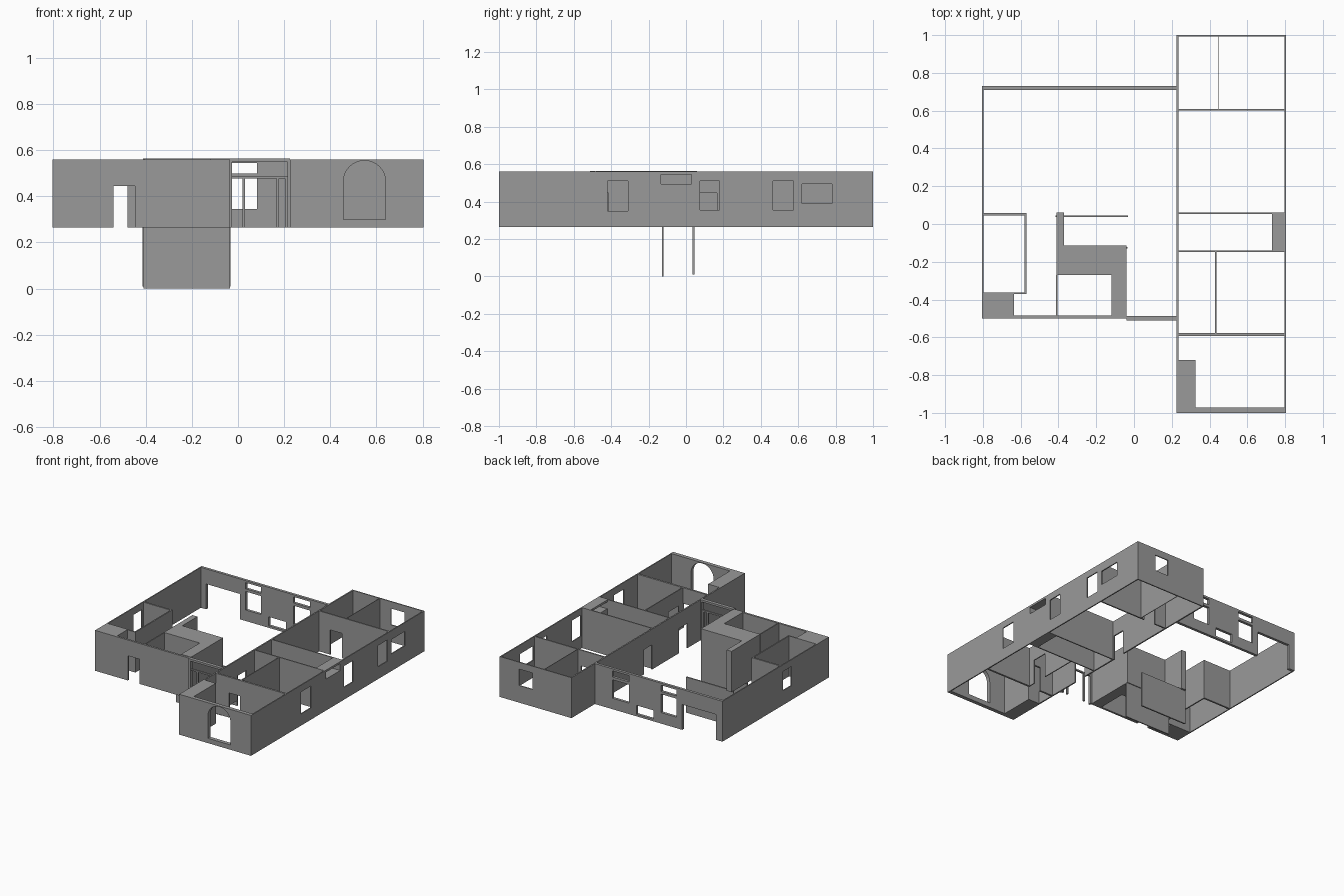
import bpy, math

if "Cube" in bpy.data.objects:
    bpy.data.objects.remove(bpy.data.objects["Cube"])

Z0, Z1 = 0.265, 0.56          # floor level and top of the walls
DOOR = 0.445                  # door head height

grey = bpy.data.materials.new("wall_grey")
grey.diffuse_color = (0.32, 0.32, 0.32, 1)
grey.use_nodes = True
grey.node_tree.nodes["Principled BSDF"].inputs["Base Color"].default_value = grey.diffuse_color


def mesh_obj(name, verts, faces):
    me = bpy.data.meshes.new(name)
    me.from_pydata(verts, [], faces)
    me.materials.append(grey)
    ob = bpy.data.objects.new(name, me)
    bpy.context.collection.objects.link(ob)
    return ob


def box(name, x0, x1, y0, y1, z0=Z0, z1=Z1):
    v = [(x, y, z) for z in (z0, z1) for x, y in ((x0, y0), (x1, y0), (x1, y1), (x0, y1))]
    f = [(3, 2, 1, 0), (4, 5, 6, 7)] + [(i, (i + 1) % 4, (i + 1) % 4 + 4, i + 4) for i in range(4)]
    return mesh_obj(name, v, f)


def arch(name, x0, x1, y0, y1, z0, z1):
    # round-headed prism running along y
    r, cx = (x1 - x0) / 2, (x0 + x1) / 2
    p = [(x0, z0), (x1, z0)]
    p += [(cx + r * math.cos(math.pi * i / 20), z1 - r + r * math.sin(math.pi * i / 20)) for i in range(21)]
    n = len(p)
    v = [(x, y0, z) for x, z in p] + [(x, y1, z) for x, z in p]
    f = [tuple(range(n)), tuple(range(2 * n - 1, n - 1, -1))]
    f += [((i + 1) % n, i, i + n, (i + 1) % n + n) for i in range(n)]
    return mesh_obj(name, v, f)


def cut(ob, cutter):
    cutter.hide_render = True
    m = ob.modifiers.new("opening", 'BOOLEAN')
    m.operation, m.solver, m.object = 'DIFFERENCE', 'EXACT', cutter
    bpy.context.view_layer.objects.active = ob
    bpy.ops.object.modifier_apply(modifier=m.name)
    bpy.data.objects.remove(cutter)


def wall_x(name, x0, x1, y0, y1, openings=(), z1=Z1):
    """Wall running along x; openings are (x0, x1, z0, z1)."""
    ob = box(name, x0, x1, y0, y1, Z0, z1)
    for a, b, c, d in openings:
        cut(ob, box("cutter", a, b, y0 - .05, y1 + .05, c, d))
    return ob


def wall_y(name, x0, x1, y0, y1, openings=(), z1=Z1):
    """Wall running along y; openings are (y0, y1, z0, z1)."""
    ob = box(name, x0, x1, y0, y1, Z0, z1)
    for a, b, c, d in openings:
        cut(ob, box("cutter", x0 - .05, x1 + .05, a, b, c, d))
    return ob


LOW = Z0 - .05                # doors are cut past the floor line
HIGH_WINDOW = (-.135, .03, .495, .545)

# Right wing: outer walls
wall_y("wing_right_wall", .797, .805, -1, 1,
       [(-.42, -.31, .35, .51), HIGH_WINDOW, (.075, .18, .355, .51),
        (.465, .575, .355, .51), (.62, .78, .39, .495)])
wall_y("wing_left_wall", .225, .235, -1, 1,
       [(.07, .165, LOW, DOOR), (-.34, -.24, LOW, DOOR)])
wall_x("wing_back_wall", .235, .797, .992, 1, [(.54, .65, .39, .51)])
front = box("wing_front_wall", .235, .797, -1, -.972)
cut(front, arch("cutter", .457, .64, -1.1, -.9, .30, .555))

# Right wing: room dividers and solid corners
wall_x("divider_back", .235, .797, .6, .61, [(.325, .42, LOW, DOOR)])
wall_x("divider_hall_back", .235, .797, .053, .061)
wall_x("divider_hall_front", .235, .797, -.147, -.139)
wall_x("divider_front", .235, .797, -.592, -.578, [(.34, .43, LOW, DOOR)])
wall_y("closet_wall_back", .447, .451, .61, .992)
wall_y("closet_wall_front", .43, .437, -.578, -.147, [(-.53, -.415, LOW, DOOR)])
box("front_room_block", .235, .325, -.972, -.72)
wall_y("hall_end_block", .73, .797, -.139, .053, [HIGH_WINDOW])

# Main hall: back wall with patio opening, two windows with transoms, hearth opening
ops = [(-.755, -.48, LOW, .45), (-.25, -.11, .28, .345)]
for a, b in ((-.435, -.31), (-.05, .083)):
    ops += [(a, b, .345, .48), (a, b, .5, .545)]
wall_x("main_back_wall", -.805, .225, .71, .73, ops)
wall_y("main_left_wall", -.805, -.797, -.5, .71, [(-.07, .03, .37, .51)])
wall_x("main_front_wall", -.635, -.04, -.5, -.485, [(-.54, -.447, LOW, DOOR)])

# Entry screen: opening filled by slim bars
wall_x("entry_surround", -.04, .225, -.512, -.487, [(-.027, .215, LOW, .548)], .563)
box("entry_transom", -.027, .215, -.505, -.492, .478, .488)
for i, x in enumerate((.025, .172, .209)):
    box(f"entry_mullion_{i}", x - .006, x + .006, -.505, -.492, Z0, .478)

# Small room in the front left corner
wall_x("small_room_back_wall", -.797, -.57, .045, .058)
wall_y("small_room_side_wall", -.579, -.57, -.37, .045)
wall_x("small_room_front_wall", -.635, -.579, -.37, -.362)
box("small_room_block", -.797, -.635, -.5, -.362)

# Central core of thick blocks around the stairwell
box("core_side_block", -.41, -.37, -.115, .06, Z0, .563)
box("core_middle_block", -.41, -.04, -.27, -.115, Z0, .563)
box("core_front_block", -.12, -.04, -.485, -.27, Z0, .563)
box("core_thin_wall", -.412, -.404, -.485, -.27, Z0, .563)

# Stairwell walls that drop below the floor
box("stairwell_front_wall", -.41, -.035, -.129, -.121, 0, Z0)
box("stairwell_back_wall", -.415, -.032, .036, .046, .01, .27)
